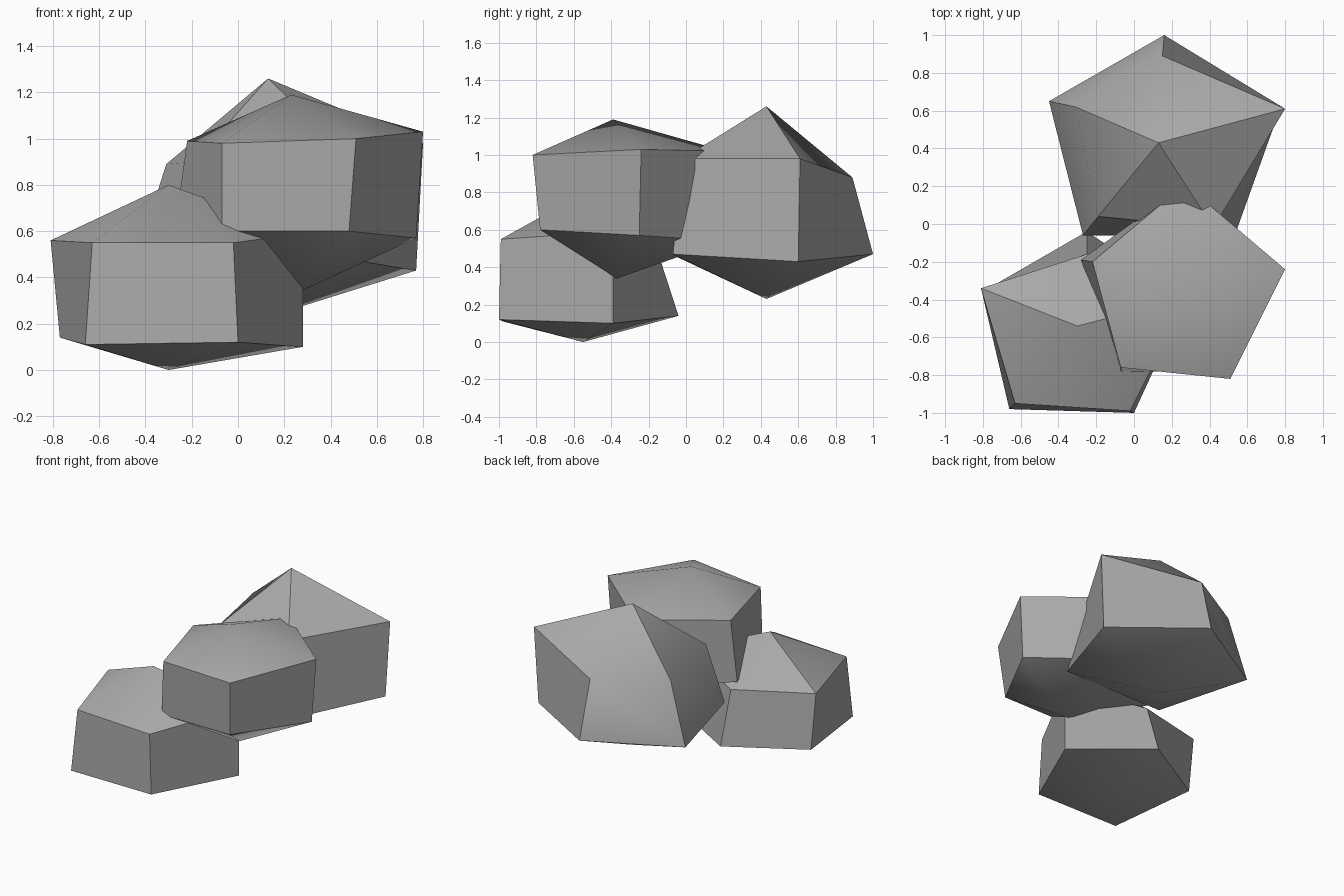
import bpy
import bmesh
import math

default_cube = bpy.data.objects.get("Cube")
if default_cube:
    bpy.data.objects.remove(default_cube, do_unlink=True)


def make_material(name, colour):
    material = bpy.data.materials.new(name)
    material.use_nodes = True
    material.diffuse_color = colour
    shader = material.node_tree.nodes["Principled BSDF"]
    shader.inputs["Base Color"].default_value = colour
    shader.inputs["Roughness"].default_value = 0.9
    return material


stone_grey = make_material("stone grey", (0.4, 0.4, 0.4, 1))


def make_boulder(name, peak, upper_ring, lower_ring, foot):
    """Faceted stone: a band of quads capped by a fan above and a fan below."""
    bm = bmesh.new()
    top = bm.verts.new(peak)
    bottom = bm.verts.new(foot)
    upper = [bm.verts.new(point) for point in upper_ring]
    lower = [bm.verts.new(point) for point in lower_ring]
    count = len(upper)
    for i in range(count):
        j = (i + 1) % count
        bm.faces.new((top, upper[i], upper[j]))
        bm.faces.new((upper[i], lower[i], lower[j], upper[j]))
        bm.faces.new((bottom, lower[j], lower[i]))
    bmesh.ops.recalc_face_normals(bm, faces=bm.faces[:])
    mesh = bpy.data.meshes.new(name)
    bm.to_mesh(mesh)
    bm.free()
    mesh.materials.append(stone_grey)
    boulder = bpy.data.objects.new(name, mesh)
    bpy.context.collection.objects.link(boulder)

    # Soften the shallow ridges and keep the main edges crisp
    bpy.ops.object.select_all(action="DESELECT")
    boulder.select_set(True)
    bpy.context.view_layer.objects.active = boulder
    bpy.ops.object.shade_smooth_by_angle(angle=math.radians(40))
    return boulder


# Rings run counter-clockwise from the left side as seen from the front

# Low stone at the front
make_boulder(
    "front_boulder",
    peak=(-.3, -.54, .8),
    upper_ring=[(-.81, -.34, .56), (-.63, -.95, .55), (-.02, -.99, .55),
                (.28, -.39, .59), (-.25, -.16, .51)],
    lower_ring=[(-.77, -.34, .14), (-.66, -.98, .11), (0, -1, .12),
                (.28, -.39, .1), (-.25, -.04, .14)],
    foot=(-.3, -.55, 0),
)

# Raised stone resting between the other two
make_boulder(
    "middle_boulder",
    peak=(.23, -.39, 1.19),
    upper_ring=[(-.22, -.2, .99), (-.07, -.76, .98), (.51, -.82, 1),
                (.8, -.24, 1.03), (.27, .21, 1.02)],
    lower_ring=[(-.28, -.19, .56), (-.07, -.78, .6), (.48, -.78, .6),
                (.77, -.25, .57), (.27, .2, .54)],
    foot=(.27, -.37, .34),
)

# Largest stone at the back
make_boulder(
    "back_boulder",
    peak=(.13, .43, 1.26),
    upper_ring=[(-.31, .62, .89), (-.19, .04, .9), (.42, -.02, .98),
                (.8, .61, .98), (.15, .89, .88)],
    lower_ring=[(-.45, .65, .45), (-.27, -.06, .46), (.53, -.07, .47),
                (.77, .6, .43), (.16, 1, .47)],
    foot=(.13, .43, .23),
)
